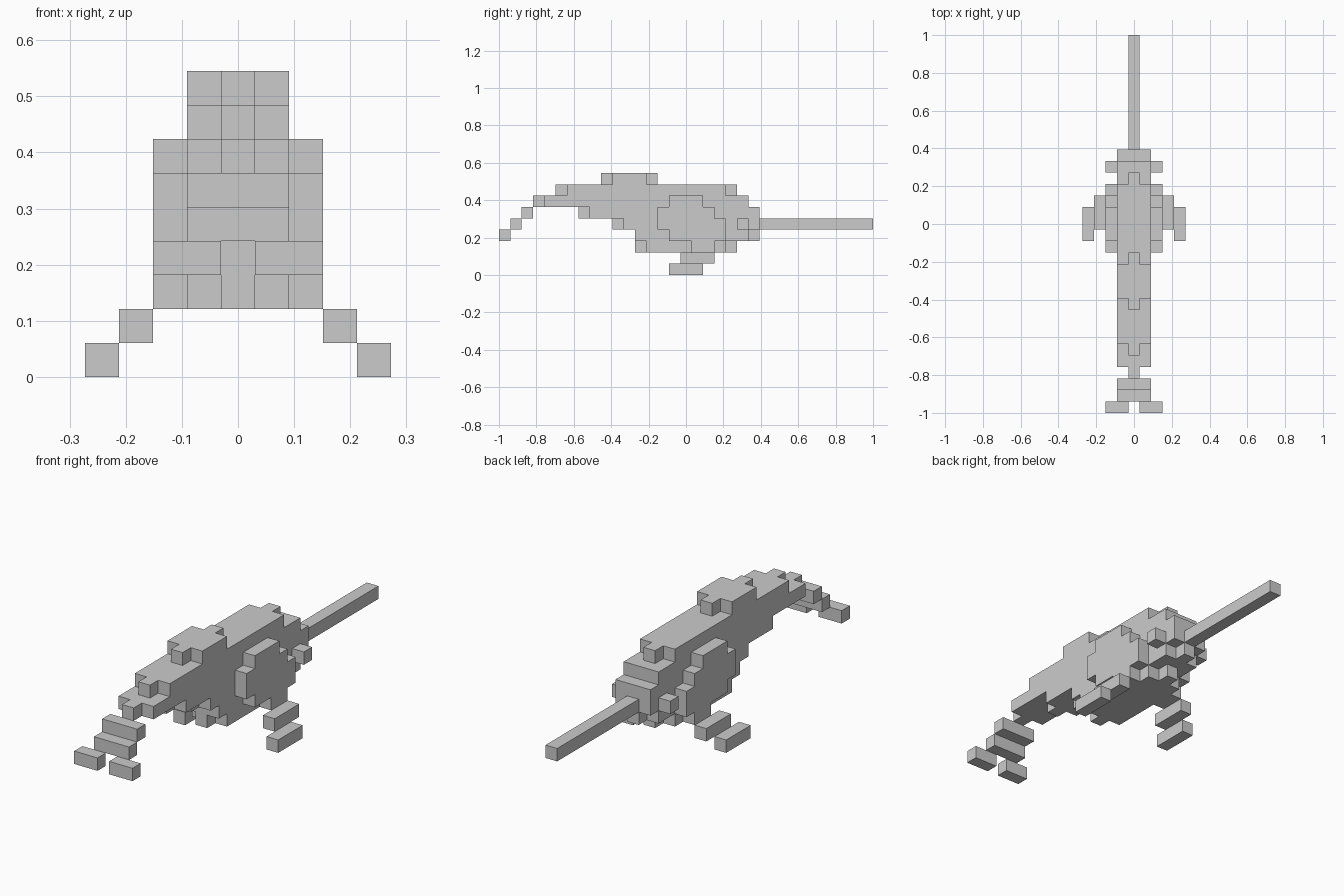
import bpy, bmesh
from mathutils import Vector

if "Cube" in bpy.data.objects:
    bpy.data.objects.remove(bpy.data.objects["Cube"])

U = 2 / 33  # block size; the model is 33 blocks long


def box(x0, x1, y0, y1, z0, z1):
    """Inclusive block ranges; x is counted from the centre, y from the front."""
    return {(x, y, z) for x in range(x0, x1 + 1)
            for y in range(y0, y1 + 1) for z in range(z0, z1 + 1)}


def mirrored(cells):
    return cells | {(-x, y, z) for x, y, z in cells}


# Body: per level, (centre first, last, side first, last)
body_rows = {
    8: (9, 13, 10, 12),
    7: (5, 20, 6, 19),
    6: (3, 21, 4, 21),
    5: (7, 22, 8, 22),
    4: (10, 22, 11, 22),
    3: (12, 22, 12, 21),
    2: (12, 20, 13, 19),
}
body = set()
for z, (c0, c1, s0, s1) in body_rows.items():
    body |= box(0, 0, c0, c1, z, z) | mirrored(box(1, 1, s0, s1, z, z))

# Rounded flank plates: per level, first and last block
flank_rows = {6: (15, 17), 5: (14, 18), 4: (14, 19), 3: (15, 19), 2: (17, 18)}
flank = set()
for z, (y0, y1) in flank_rows.items():
    flank |= box(2, 2, y0, y1, z, z)

parts = {
    "body": body,
    "flank_plates": mirrored(flank),
    "rear_nubs": mirrored(box(2, 2, 21, 21, 4, 4)),
    "rear_rod": box(0, 0, 23, 32, 4, 4),
    "front_upper_step": box(-1, 1, 2, 2, 5, 5),
    "front_lower_step": box(-1, 1, 1, 1, 4, 4),
    "front_forked_tips": mirrored(box(1, 2, 0, 0, 3, 3)),
    "legs": mirrored(box(3, 3, 16, 18, 1, 1)),
    "feet": mirrored(box(4, 4, 15, 17, 0, 0)),
}
occupied = set().union(*parts.values())


def build(name, cells):
    """Skin a set of blocks, leaving out faces hidden between blocks."""
    bm = bmesh.new()
    for cell in sorted(cells):
        centre = Vector((cell[0], cell[1] - 16, cell[2] + 0.5))
        for axis in range(3):
            for sign in (-1, 1):
                near = list(cell)
                near[axis] += sign
                if tuple(near) in occupied:
                    continue
                n, a, b = Vector(), Vector(), Vector()
                n[axis] = sign / 2
                a[(axis + 1) % 3] = 0.5
                b[(axis + 2) % 3] = 0.5 * sign
                corners = (-a - b, a - b, a + b, b - a)
                bm.faces.new([bm.verts.new((centre + n + c) * U) for c in corners])
    bmesh.ops.remove_doubles(bm, verts=bm.verts, dist=1e-4)
    bmesh.ops.dissolve_limit(bm, angle_limit=0.01, verts=bm.verts, edges=bm.edges)
    mesh = bpy.data.meshes.new(name)
    bm.to_mesh(mesh)
    bm.free()
    bpy.context.collection.objects.link(bpy.data.objects.new(name, mesh))


for part_name, part_cells in parts.items():
    build(part_name, part_cells)
